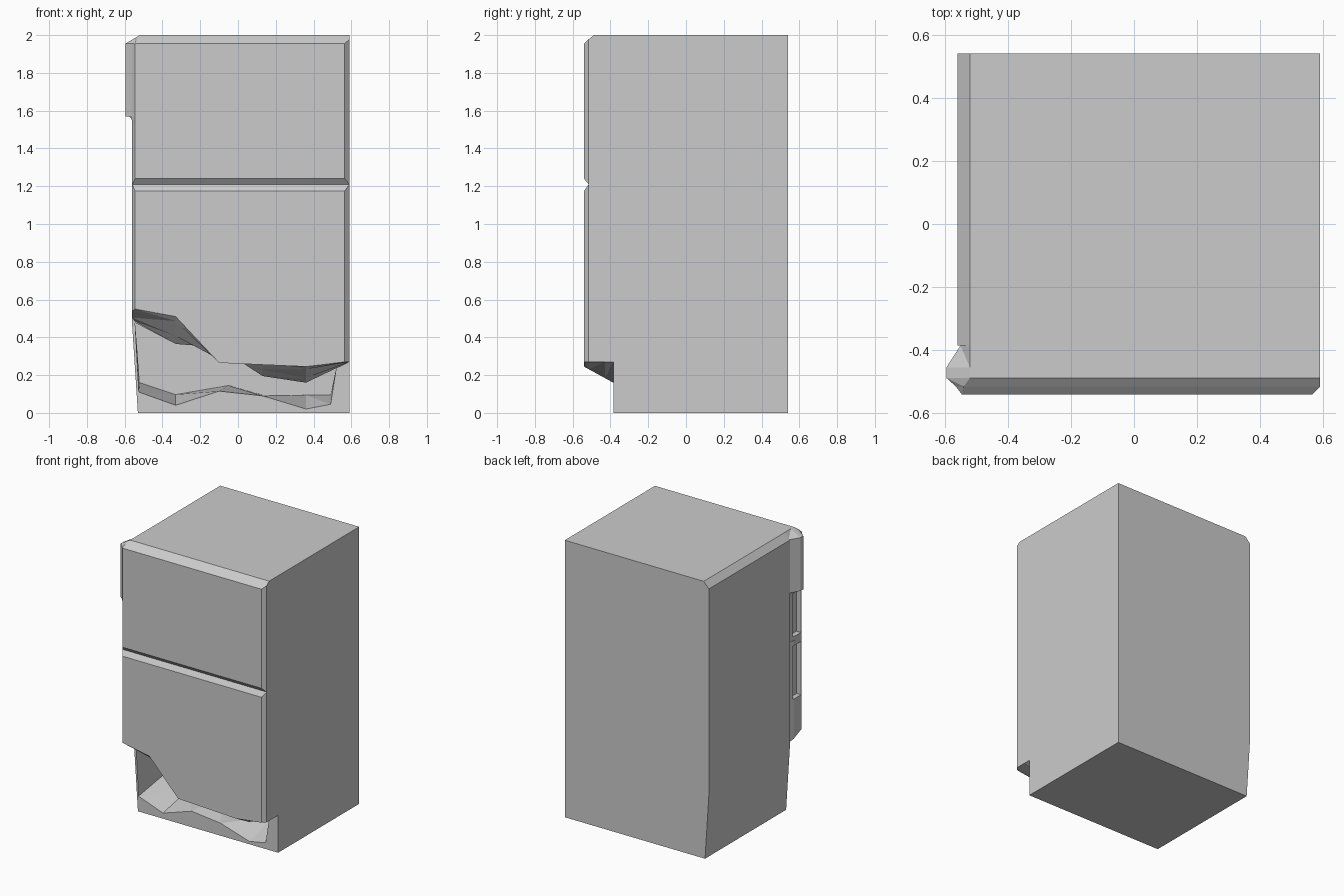
import bpy, bmesh

if "Cube" in bpy.data.objects:
    bpy.data.objects.remove(bpy.data.objects["Cube"])


def loft(name, rings):
    """Closed solid through rings given as (y, [(x, z), ...]) from back to front."""
    bm = bmesh.new()
    loops = [[bm.verts.new((x, y, z)) for x, z in pts] for y, pts in rings]
    n = len(loops[0])
    for a, b in zip(loops, loops[1:]):
        for i in range(n):
            j = (i + 1) % n
            bm.faces.new((a[i], a[j], b[j], b[i]))
    bm.faces.new(loops[0])
    bm.faces.new(loops[-1])
    bmesh.ops.triangulate(bm, faces=bm.faces[:])
    bmesh.ops.recalc_face_normals(bm, faces=bm.faces[:])
    bmesh.ops.dissolve_limit(bm, angle_limit=0.002, verts=bm.verts[:], edges=bm.edges[:])
    mesh = bpy.data.meshes.new(name)
    bm.to_mesh(mesh)
    bm.free()
    ob = bpy.data.objects.new(name, mesh)
    bpy.context.collection.objects.link(ob)
    return ob


def cut(target, cutter):
    cutter.hide_render = True
    cutter.hide_viewport = True
    cutter.display_type = 'WIRE'
    mod = target.modifiers.new("cut", 'BOOLEAN')
    mod.operation = 'DIFFERENCE'
    mod.solver = 'EXACT'
    mod.object = cutter


def lerp(a, b, t):
    return a + (b - a) * t


# Jagged lower edge of the door, at its back and at its front face
xs = [-.56, -.33, -.10, .13, .36, .59]
edge_back = [.485, .365, .38, .195, .16, .27]
edge_front = [.55, .51, .265, .31, .245, .27]
BACK, SIDE, FRONT = -.385, -.515, -.54

# Cabinet body, with chamfered top left edge and tapered lower left side
body_profile = [(-.53, 0), (.59, 0), (.59, 2), (-.52, 2), (-.56, 1.955), (-.56, .46)]
body = loft("cabinet_body", [(.54, body_profile), (BACK, body_profile)])

# Broken cavity behind the lower door
top = [(.52, .237), (.36, .16), (.13, .195), (-.10, .38), (-.33, .365), (-.545, .477)]
low_front = [(-.525, .11), (-.33, .04), (-.10, .115), (.13, .09), (.36, .02), (.49, .045)]
low_back = [(-.52, .16), (-.33, .097), (-.05, .145), (.13, .095), (.36, .095), (.49, .095)]
cavity = loft("cavity_cutter", [(-.10, low_back + top), (BACK - .002, low_front + top)])
cut(body, cavity)


# Lower door
def lower_ring(y, left, right, z_top):
    t = (y - BACK) / (FRONT - BACK)
    pts = [(x, lerp(a, b, t)) for x, a, b in zip(xs, edge_back, edge_front)]
    pts[0] = (left, pts[0][1])
    pts[-1] = (right, pts[-1][1])
    return y, pts + [(right, z_top), (left, z_top)]


lower_door = loft("lower_door", [
    lower_ring(BACK, -.545, .59, 1.21),
    lower_ring(-.43, -.56, .59, 1.21),
    lower_ring(SIDE, -.56, .59, 1.21),
    lower_ring(FRONT, -.545, .565, 1.175),
])


# Upper door, with a bulge on its upper left edge
def upper_ring(y, left, bulge, right, z_bot, z_top, x_top):
    return y, [(left, z_bot), (right, z_bot), (right, z_top), (x_top, z_top),
               (bulge, min(1.955, z_top - .001)), (bulge, 1.57), (left, 1.53)]


upper_door = loft("upper_door", [
    upper_ring(BACK, -.545, -.55, .59, 1.21, 2.0, -.52),
    upper_ring(-.455, -.56, -.595, .59, 1.21, 2.0, -.52),
    upper_ring(-.488, -.56, -.595, .59, 1.21, 2.0, -.52),
    upper_ring(SIDE, -.56, -.565, .59, 1.21, 1.978, -.54),
    upper_ring(FRONT, -.545, -.546, .565, 1.24, 1.955, -.543),
])

# Grip recesses in the left edge of both doors
for door, z0, z1 in ((upper_door, 1.24, 1.57), (lower_door, .79, 1.175)):
    box = [(-.65, z0), (-.525, z0), (-.525, z1), (-.65, z1)]
    cut(door, loft(door.name + "_grip_cutter", [(-.425, box), (-.512, box)]))
